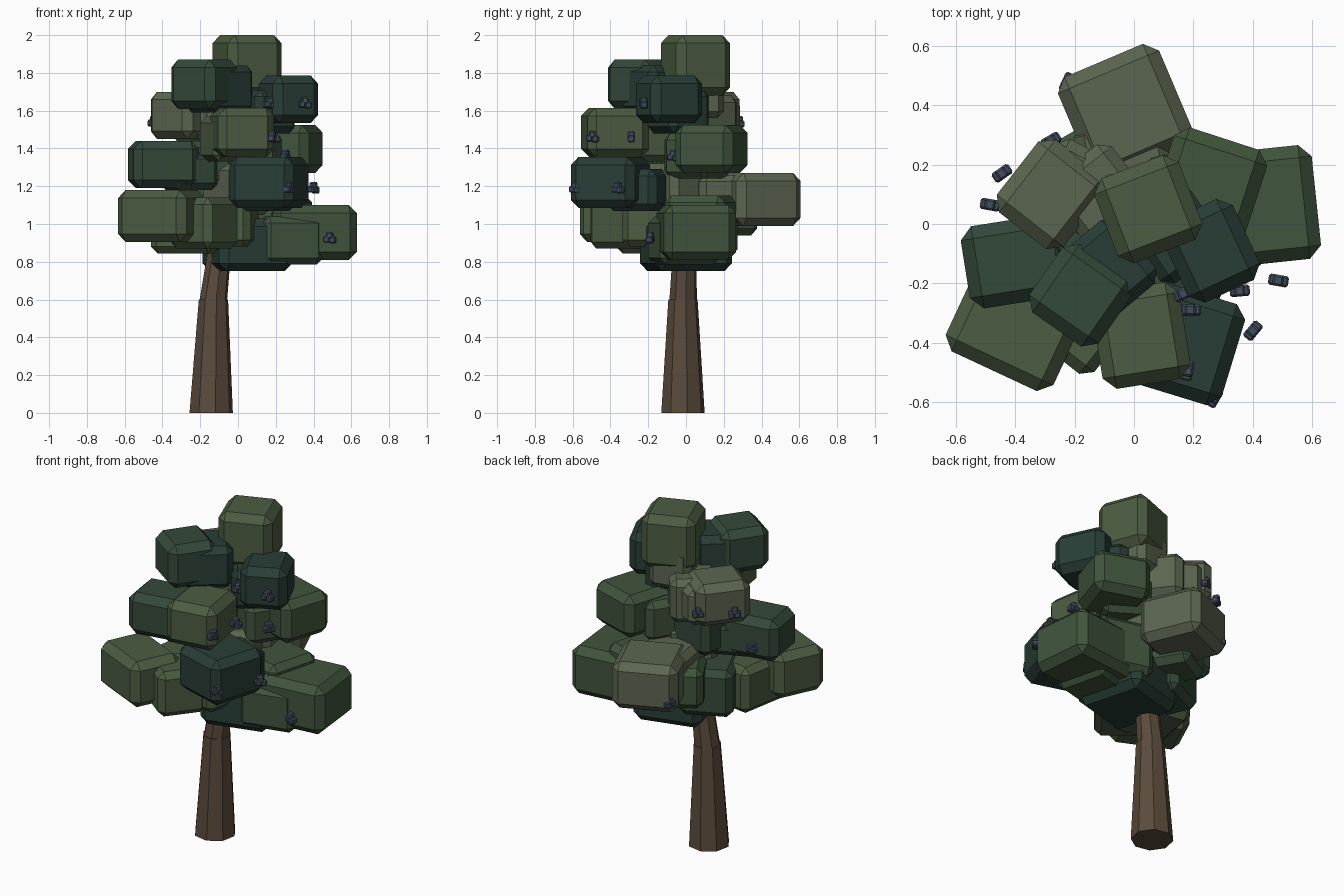
import bpy, bmesh
from math import radians, pi, cos, sin
from mathutils import Vector


def material(name, rgb):
    m = bpy.data.materials.new(name)
    m.diffuse_color = (*rgb, 1)
    return m


TEAL = material("teal_leaf", (0.022, 0.047, 0.037))
PINE = material("pine_leaf", (0.034, 0.067, 0.042))
GREEN = material("green_leaf", (0.051, 0.089, 0.045))
OLIVE = material("olive_leaf", (0.072, 0.107, 0.054))
GREY = material("grey_leaf", (0.105, 0.13, 0.08))
BARK = material("bark", (0.102, 0.07, 0.045))
BERRY = material("berry", (0.055, 0.075, 0.115))


def finish(bm, name, mat):
    bmesh.ops.recalc_face_normals(bm, faces=bm.faces)
    me = bpy.data.meshes.new(name)
    bm.to_mesh(me)
    bm.free()
    me.materials.append(mat)
    ob = bpy.data.objects.new(name, me)
    bpy.context.collection.objects.link(ob)
    return ob


def block(name, mat, x, y, z0, z1, w, d, rot, chamfer=0.042):
    """Chamfered box turned about z."""
    bm = bmesh.new()
    bmesh.ops.create_cube(bm, size=1)
    bmesh.ops.scale(bm, vec=(w, d, z1 - z0), verts=bm.verts)
    bmesh.ops.bevel(bm, geom=bm.edges[:], offset=chamfer, segments=1,
                    affect='EDGES', profile=0.5)
    ob = finish(bm, name, mat)
    ob.location = (x, y, (z0 + z1) / 2)
    ob.rotation_euler.z = radians(rot)
    return ob


def tapered_log(name, a, b, r0, r1, sides=8):
    """Eight-sided log between two points."""
    bm = bmesh.new()
    rings = []
    for p, r in ((a, r0), (b, r1)):
        rings.append([bm.verts.new(Vector(p) + Vector((
            r * cos((i + 0.25) * 2 * pi / sides),
            r * sin((i + 0.25) * 2 * pi / sides), 0))) for i in range(sides)])
    for i in range(sides):
        j = (i + 1) % sides
        bm.faces.new((rings[0][i], rings[0][j], rings[1][j], rings[1][i]))
    bm.faces.new(rings[0])
    bm.faces.new(rings[1])
    return finish(bm, name, BARK)


# Trunk, with a slight bend
tapered_log("trunk_lower", (-0.142, -0.016, 0), (-0.13, -0.016, 0.6), 0.117, 0.079)
tapered_log("trunk_upper", (-0.132, -0.015, 0.585), (-0.05, 0, 1.25), 0.075, 0.045)

# Main leaf blocks: material, x, y, z0, z1, width, depth, turn
for n, args in enumerate([
    (OLIVE, 0.048, 0.05, 1.68, 2.00, 0.305, 0.305, 21),
    (PINE, -0.18, -0.24, 1.61, 1.87, 0.285, 0.28, -35),
    (TEAL, 0.258, -0.09, 1.535, 1.785, 0.265, 0.30, 25),
    (GREY, -0.28, 0.10, 1.45, 1.70, 0.31, 0.285, 52),
    (OLIVE, 0.023, -0.375, 1.355, 1.615, 0.30, 0.33, 9),
    (GREEN, 0.255, 0.135, 1.27, 1.525, 0.33, 0.32, -18),
    (PINE, -0.395, -0.125, 1.19, 1.44, 0.35, 0.28, 9),
    (TEAL, 0.165, -0.40, 1.085, 1.355, 0.355, 0.355, -17),
    (GREY, -0.03, 0.38, 0.99, 1.27, 0.37, 0.37, 23),
    (OLIVE, -0.405, -0.355, 0.905, 1.18, 0.40, 0.31, -25),
    (GREEN, 0.39, 0.055, 0.81, 1.10, 0.45, 0.385, 6),
    (TEAL, 0.05, 0.0, 0.75, 1.03, 0.40, 0.42, 15),
]):
    block(f"leaf_block_{n + 1}", *args)

# Smaller blocks filling in toward the trunk: material, x, y, z0, z1, size, turn
for n, (mat, x, y, z0, z1, s, rot) in enumerate([
    (GREY, 0.02, 0.06, 1.56, 1.81, 0.25, 12),
    (TEAL, -0.10, -0.16, 1.59, 1.84, 0.28, 40),
    (TEAL, 0.14, -0.04, 1.48, 1.71, 0.26, 35),
    (GREY, -0.12, 0.10, 1.42, 1.68, 0.27, 38),
    (GREY, -0.19, 0.12, 1.44, 1.66, 0.27, 62),
    (OLIVE, -0.04, -0.22, 1.33, 1.57, 0.27, 20),
    (GREEN, 0.12, 0.06, 1.24, 1.48, 0.28, -32),
    (PINE, -0.26, -0.09, 1.18, 1.38, 0.26, 22),
    (PINE, -0.13, 0.0, 1.20, 1.44, 0.28, -10),
    (TEAL, 0.14, -0.25, 1.07, 1.29, 0.28, -20),
    (GREY, 0.0, -0.04, 1.05, 1.32, 0.29, 38),
    (GREY, -0.03, 0.20, 1.02, 1.26, 0.31, 10),
    (GREEN, -0.11, 0.21, 0.94, 1.18, 0.27, 30),
    (OLIVE, -0.18, -0.33, 0.87, 1.14, 0.28, -38),
    (OLIVE, -0.27, -0.18, 0.845, 1.12, 0.34, -10),
    (PINE, -0.18, 0.03, 0.85, 1.13, 0.30, 25),
    (OLIVE, -0.06, -0.17, 0.88, 1.12, 0.30, -10),
    (GREEN, 0.26, -0.01, 0.785, 1.04, 0.33, 14),
    (GREEN, 0.20, 0.08, 0.83, 1.15, 0.33, -15),
]):
    block(f"inner_leaf_block_{n + 1}", mat, x, y, z0, z1, s, s, rot, 0.036)

# Berry clusters: x, y, z, turn
for n, (x, y, z, rot) in enumerate([
    (0.355, -0.225, 1.64, 5), (0.165, -0.235, 1.64, 25),
    (0.19, -0.29, 1.46, 0), (0.18, -0.495, 1.46, 80),
    (0.40, -0.36, 1.19, 50), (0.27, -0.585, 1.19, 60),
    (0.485, -0.19, 0.925, -10), (0.25, -0.065, 1.36, 70),
    (-0.445, 0.17, 1.54, 35), (-0.485, 0.065, 1.30, -10),
    (-0.28, 0.28, 1.54, 30), (-0.225, 0.475, 1.06, 65),
]):
    c, s = cos(radians(rot)), sin(radians(rot))
    for k, (dx, dz) in enumerate([(-0.015, -0.006), (0.017, -0.01), (0.0, 0.014)]):
        block(f"berry_{n + 1}_{k + 1}", BERRY, x + dx * c, y + dx * s,
              z + dz - 0.018, z + dz + 0.018, 0.036, 0.038, rot, 0.007)
